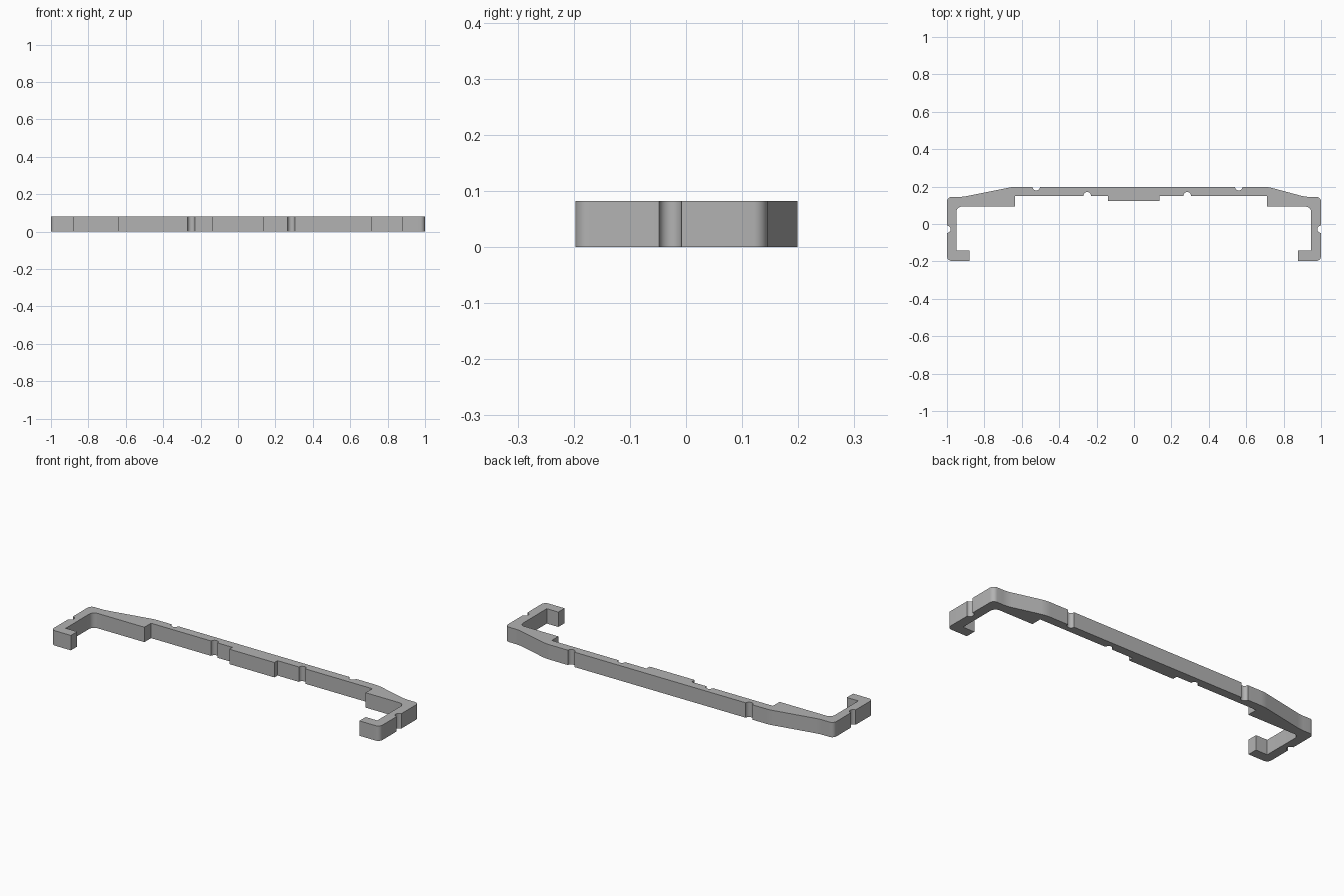
import bpy, bmesh, math
from mathutils import Vector

HEIGHT = 0.082
NOTCH = 0.02

cube = bpy.data.objects.get("Cube")
if cube:
    bpy.data.objects.remove(cube, do_unlink=True)

grey = bpy.data.materials.new("plain grey")
grey.use_nodes = True
colour = (0.45, 0.45, 0.45, 1)
grey.diffuse_color = colour
grey.node_tree.nodes["Principled BSDF"].inputs["Base Color"].default_value = colour


def fillet(before, corner, after, radius, steps=8):
    """Round a corner with a tangent arc."""
    p = Vector(corner)
    a = (Vector(before) - p).normalized()
    b = (Vector(after) - p).normalized()
    half = a.angle(b) / 2
    reach = radius / math.tan(half)
    centre = p + (a + b).normalized() * radius / math.sin(half)
    u, v = p + a * reach - centre, p + b * reach - centre
    sweep = math.pi - 2 * half
    return [centre + (u * math.sin(sweep * (1 - i / steps)) + v * math.sin(sweep * i / steps))
            / math.sin(sweep) for i in range(steps + 1)]


def notch(x, y, inward, steps=12):
    """Half-round groove, walked anticlockwise round the outline."""
    start = math.atan2(*reversed(inward)) - math.pi / 2
    pts = [(x + NOTCH * math.cos(start + math.pi * i / steps),
            y + NOTCH * math.sin(start + math.pi * i / steps)) for i in range(steps + 1)]
    return [Vector(p) for p in reversed(pts)]


# Outline, anticlockwise: (x, y, corner radius) or (x, y, inward direction)
outline = [
    # right-hand hook and outer arm
    (0.877, -0.197, 0), (1, -0.197, 0.025), (1, -0.028, (-1, 0)), (1, 0.145, 0.025),
    # back edge with sloping shoulders
    (0.915, 0.145, 0.2), (0.715, 0.199, 0.2),
    (0.56, 0.199, (0, -1)), (-0.523, 0.199, (0, -1)),
    (-0.645, 0.199, 0.2), (-0.915, 0.145, 0.2),
    # outer arm and hook on the other end
    (-1, 0.145, 0.025), (-1, -0.028, (1, 0)), (-1, -0.197, 0.025),
    (-0.88, -0.197, 0), (-0.88, -0.142, 0), (-0.95, -0.142, 0),
    # inner edge with stepped pads
    (-0.95, 0.093, 0.03), (-0.635, 0.093, 0), (-0.635, 0.151, 0),
    (-0.25, 0.151, (0, 1)), (-0.14, 0.151, 0), (-0.14, 0.124, 0),
    (0.135, 0.124, 0), (0.135, 0.151, 0), (0.285, 0.151, (0, 1)),
    (0.712, 0.151, 0), (0.712, 0.093, 0), (0.947, 0.093, 0.03),
    (0.947, -0.142, 0), (0.877, -0.142, 0),
]

path = []
for i, (x, y, kind) in enumerate(outline):
    before = outline[i - 1][:2]
    after = outline[(i + 1) % len(outline)][:2]
    if isinstance(kind, tuple):
        path += notch(x, y, kind)
    elif kind:
        path += fillet(before, (x, y), after, kind)
    else:
        path.append(Vector((x, y)))

# Extrude the outline into a solid bar
bm = bmesh.new()
base = bm.faces.new([bm.verts.new((p.x, p.y, 0)) for p in path])
raised = bmesh.ops.extrude_face_region(bm, geom=[base], use_keep_orig=True)["geom"]
bmesh.ops.translate(bm, vec=(0, 0, HEIGHT),
                    verts=[g for g in raised if isinstance(g, bmesh.types.BMVert)])
bmesh.ops.recalc_face_normals(bm, faces=bm.faces)
bmesh.ops.triangulate(bm, faces=[f for f in bm.faces if len(f.verts) > 4])

mesh = bpy.data.meshes.new("clip_bracket")
bm.to_mesh(mesh)
bm.free()
mesh.materials.append(grey)
bracket = bpy.data.objects.new("clip_bracket", mesh)
bpy.context.collection.objects.link(bracket)
bpy.ops.object.select_all(action="DESELECT")
bracket.select_set(True)
bpy.context.view_layer.objects.active = bracket
bpy.ops.object.shade_smooth_by_angle(angle=math.radians(30))
